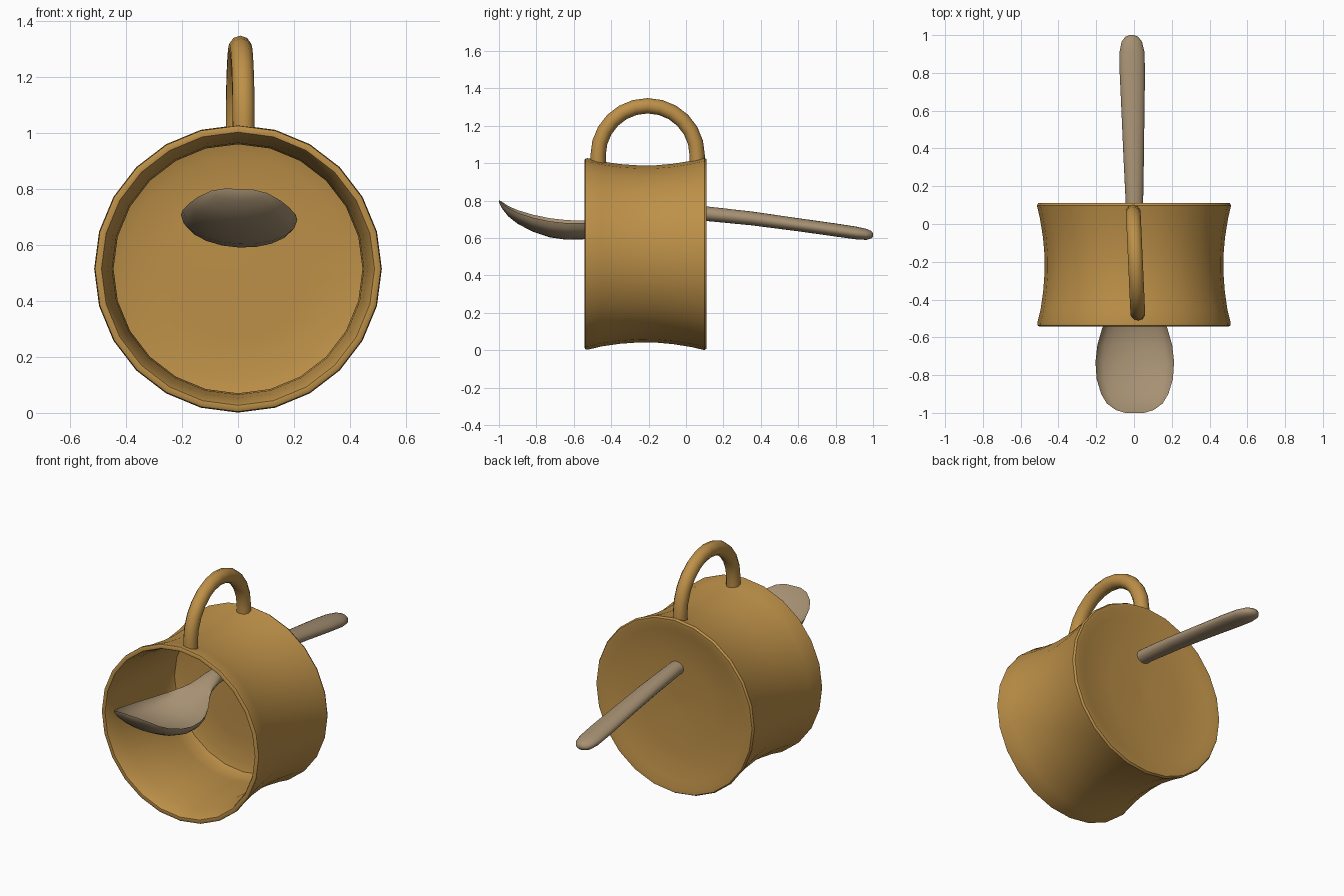
import bpy, bmesh, math
from math import sin, cos, pi


def material(name, rgb):
    m = bpy.data.materials.new(name)
    m.diffuse_color = (*rgb, 1)
    return m


def loft(name, rings, mat, angle=40):
    """Skin a row of equal-length point rings and cap both ends."""
    bm = bmesh.new()
    loops = [[bm.verts.new(p) for p in ring] for ring in rings]
    n = len(loops[0])
    for a, b in zip(loops, loops[1:]):
        for i in range(n):
            j = (i + 1) % n
            bm.faces.new((a[i], a[j], b[j], b[i]))
    bm.faces.new(loops[0])
    bm.faces.new(loops[-1])
    bmesh.ops.recalc_face_normals(bm, faces=bm.faces)
    me = bpy.data.meshes.new(name)
    bm.to_mesh(me)
    bm.free()
    me.materials.append(mat)
    ob = bpy.data.objects.new(name, me)
    bpy.context.collection.objects.link(ob)
    bpy.ops.object.select_all(action='DESELECT')
    ob.select_set(True)
    bpy.context.view_layer.objects.active = ob
    bpy.ops.object.shade_smooth_by_angle(angle=math.radians(angle))
    return ob


clay = material("ochre", (0.51, 0.28, 0.065))
wood = material("tan", (0.38, 0.28, 0.17))

# Mug body lying on its side: (radius, y) from base centre, over the wall, to inner floor
CZ = 0.515
profile = [(0.02, 0.075), (0.25, 0.085), (0.44, 0.097), (0.485, 0.11), (0.507, 0.11),
           (0.514, 0.098), (0.498, 0.03), (0.482, -0.07), (0.474, -0.16), (0.473, -0.25),
           (0.480, -0.35), (0.494, -0.45), (0.512, -0.525), (0.511, -0.537), (0.503, -0.542),
           (0.488, -0.54), (0.480, -0.525), (0.463, -0.45), (0.450, -0.35), (0.445, -0.25),
           (0.446, -0.16), (0.452, -0.07), (0.458, 0.01), (0.445, 0.045), (0.40, 0.058),
           (0.25, 0.06), (0.02, 0.055)]
loft("mug_body", [[(r * sin(2 * pi * i / 24), y, CZ + r * cos(2 * pi * i / 24))
                   for i in range(24)] for r, y in profile], clay)

# Mug handle: round tube bent into an arch, slightly turned
rings = []
path = [(pi, -0.05)] + [(pi - pi * k / 12, 0) for k in range(13)] + [(0, -0.05)]
for a, drop in path:
    ring = []
    for i in range(10):
        t = 2 * pi * i / 10
        r = 0.265 + 0.041 * cos(t)
        y = r * cos(a)
        ring.append((0.008 - 0.045 * y + 0.041 * sin(t), -0.205 + y, 1.042 + drop + r * sin(a)))
    rings.append(ring)
loft("mug_handle", rings, clay)

# Spoon stations: y, half width, edge height, depth below edge, dish of the top (negative = domed)
stations = [(-1.0, 0.05, 0.800, 0.010, 0.000), (-0.985, 0.10, 0.790, 0.030, 0.010),
            (-0.95, 0.148, 0.765, 0.050, 0.027), (-0.90, 0.178, 0.742, 0.066, 0.042),
            (-0.82, 0.202, 0.717, 0.083, 0.058), (-0.73, 0.208, 0.698, 0.094, 0.068),
            (-0.64, 0.198, 0.688, 0.097, 0.070), (-0.55, 0.172, 0.686, 0.093, 0.065),
            (-0.47, 0.135, 0.694, 0.080, 0.045), (-0.40, 0.092, 0.710, 0.062, 0.012),
            (-0.33, 0.062, 0.724, 0.048, -0.022), (-0.24, 0.048, 0.735, 0.040, -0.034),
            (-0.10, 0.045, 0.738, 0.039, -0.038), (0.11, 0.046, 0.730, 0.039, -0.039),
            (0.35, 0.054, 0.705, 0.037, -0.037), (0.60, 0.061, 0.671, 0.035, -0.035),
            (0.80, 0.067, 0.643, 0.035, -0.035), (0.91, 0.066, 0.627, 0.034, -0.034),
            (0.965, 0.054, 0.619, 0.029, -0.030), (0.99, 0.035, 0.616, 0.018, -0.022),
            (1.0, 0.014, 0.616, 0.008, -0.010)]
rings = []
for y, w, z, down, dish in stations:
    xc = 0.004 - 0.016 * max(y, 0)
    ring = []
    for i in range(20):
        t = 2 * pi * i / 20
        x = w * cos(t)
        s = sin(t)
        dz = -down * s if s >= 0 else dish * s
        ring.append((xc + x, y, z + dz - 0.04 * x))
    rings.append(ring)
loft("spoon", rings, wood, 50)
